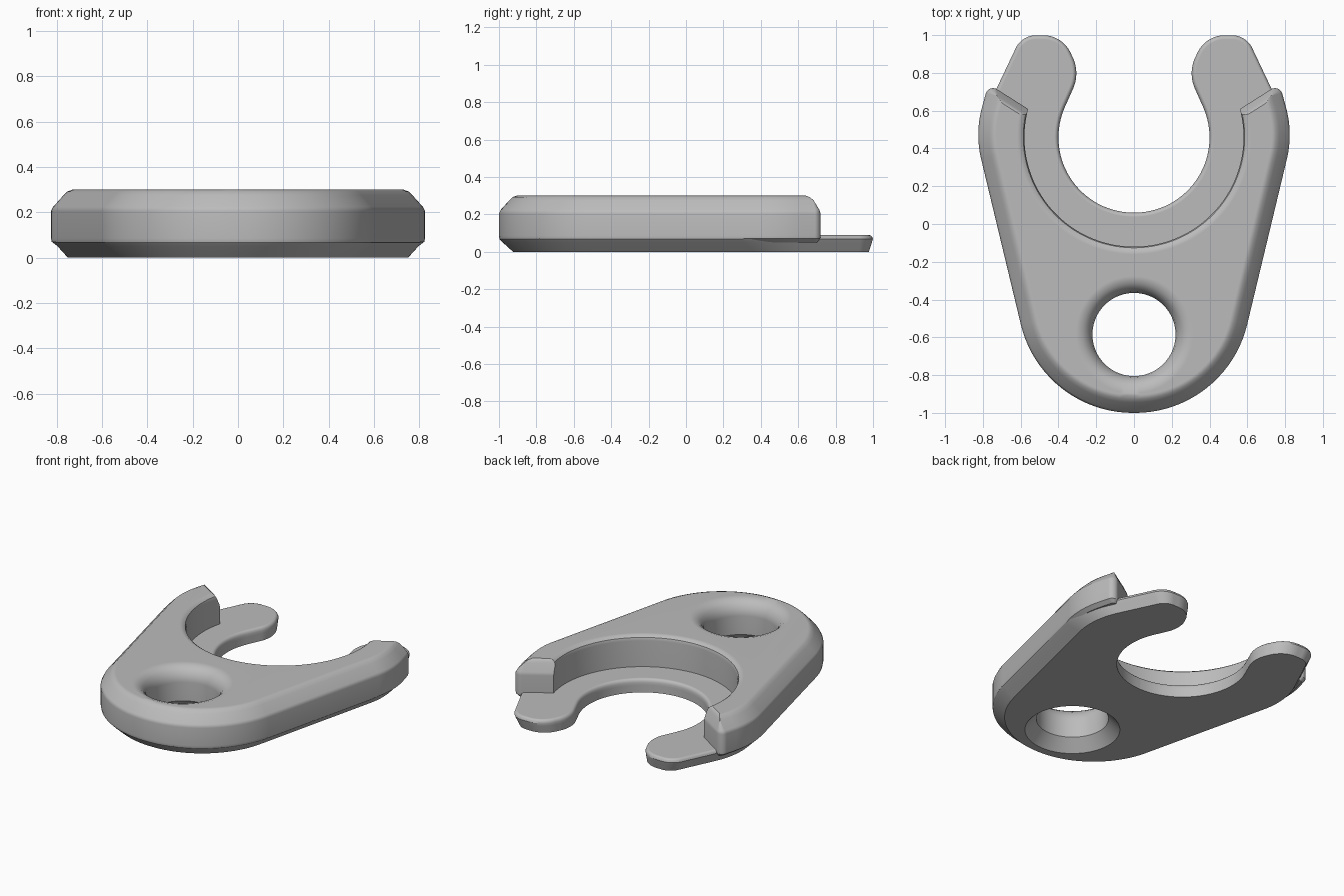
import bpy, bmesh, math
from mathutils import Vector

cube = bpy.data.objects.get("Cube")
if cube:
    bpy.data.objects.remove(cube, do_unlink=True)

grey = bpy.data.materials.new("light_grey")
grey.use_nodes = True
colour = (0.5, 0.5, 0.5, 1)
grey.diffuse_color = colour
grey.node_tree.nodes["Principled BSDF"].inputs["Base Color"].default_value = colour


def cross(a, b):
    return a.x * b.y - a.y * b.x


def rounded_ring(corners, insets, segments):
    """Offset each edge inward, then round the mitred corners."""
    n = len(corners)
    pts = [Vector(c[:2]) for c in corners]
    dirs = [(pts[(i + 1) % n] - pts[i]).normalized() for i in range(n)]
    ring = []
    for i in range(n):
        d0, d1 = dirs[i - 1], dirs[i]
        p0 = pts[i] + Vector((-d0.y, d0.x)) * insets[i - 1]
        p1 = pts[i] + Vector((-d1.y, d1.x)) * insets[i]
        corner = p0 + d0 * (cross(p1 - p0, d1) / cross(d0, d1))
        turn = math.atan2(cross(d0, d1), d0.dot(d1))
        side = 1 if turn > 0 else -1
        r = max(corners[i][2] - side * (insets[i - 1] + insets[i]) / 2, 0.003)
        if corners[i][2] == 0:
            ring.append(corner)
            continue
        start = corner - d0 * (r * math.tan(abs(turn) / 2))
        centre = start + Vector((-d0.y, d0.x)) * (r * side)
        a0 = math.atan2(start.y - centre.y, start.x - centre.x)
        for k in range(segments + 1):
            a = a0 + turn * k / segments
            ring.append(centre + Vector((math.cos(a), math.sin(a))) * r)
    return ring


def loft(name, rings):
    """Skin a stack of (z, points) rings and close both ends."""
    bm = bmesh.new()
    rows = [[bm.verts.new((p[0], p[1], z)) for p in ring] for z, ring in rings]
    for low, high in zip(rows, rows[1:]):
        for i in range(len(low)):
            j = (i + 1) % len(low)
            bm.faces.new((low[i], low[j], high[j], high[i]))
    bm.faces.new(rows[0][::-1])
    bm.faces.new(rows[-1])
    mesh = bpy.data.meshes.new(name)
    bm.to_mesh(mesh)
    bm.free()
    mesh.materials.append(grey)
    obj = bpy.data.objects.new(name, mesh)
    bpy.context.collection.objects.link(obj)
    return obj


def lathe(name, y, profile, count=96):
    angles = [math.tau * (i + 0.5) / count for i in range(count)]
    return loft(name, [(z, [(r * math.cos(a), y + r * math.sin(a)) for a in angles])
                       for z, r in profile])


def activate(obj):
    bpy.ops.object.select_all(action='DESELECT')
    obj.select_set(True)
    bpy.context.view_layer.objects.active = obj


def cut(obj, cutter):
    activate(obj)
    mod = obj.modifiers.new("cut", 'BOOLEAN')
    mod.operation = 'DIFFERENCE'
    mod.solver = 'EXACT'
    mod.object = cutter
    bpy.ops.object.modifier_apply(modifier=mod.name)


def mirrored(half):
    """Complete a right-hand outline, keeping points on the axis single."""
    return half + [(-x, y, r) for x, y, r in reversed(half) if x > 0]


# Raised body: teardrop outline with two angled ends
body_corners = mirrored([(0.487, -1, 0.61), (0.842, 0.48, 0.55),
                         (0.771, 0.742, 0.04), (0, 0.254, 0)])
body_scale = [1, 1, 0.5, 0.5, 1, 1, 1]
body_profile = [(0.05, 0.03), (0.07, 0.003), (0.085, 0), (0.205, 0), (0.225, 0.01),
                (0.275, 0.055), (0.292, 0.073), (0.3, 0.095)]
body = loft("raised_body", [
    (z, rounded_ring(body_corners, [d * s for s in body_scale], 20))
    for z, d in body_profile])

# Base plate: same foot, with two rounded prongs around an open circle
plate_corners = mirrored([(0.487, -1, 0.61), (0.842, 0.48, 0.55), (0.595, 1, 0.12),
                          (0.38, 1, 0.16), (0.285, 0.8, 0.2), (0.616, 0.06, 0.398)])
half_scale = [1, 0.5, 0.3, 0.1, 0]
plate_scale = half_scale + [0] + half_scale[::-1] + [1]
plate_profile = [(0, 0.075, 0), (0.05, 0.02, 0), (0.068, 0.003, 0),
                 (0.08, 0, 0.005), (0.087, 0, 0.012), (0.09, 0, 0.022)]
plate = loft("base_plate", [
    (z, rounded_ring(plate_corners, [d * s + even for s in plate_scale], 24))
    for z, d, even in plate_profile])

# Round recess in the body and flared hole through both parts
recess = lathe("recess_cutter", 0.46, [(-0.1, 0.58), (0.265, 0.58), (0.284, 0.586),
                                       (0.295, 0.6), (0.3, 0.62), (0.32, 0.66)], 128)
hole = lathe("hole_cutter", -0.585, [(-0.02, 0.31), (0, 0.29), (0.075, 0.22), (0.2, 0.22),
                                     (0.235, 0.227), (0.265, 0.245), (0.287, 0.27),
                                     (0.3, 0.31), (0.31, 0.35)])
cut(body, recess)
for part in (body, plate):
    cut(part, hole)
for cutter in (recess, hole):
    bpy.data.objects.remove(cutter, do_unlink=True)

# Smooth rounded edges while keeping flats flat
for part in (body, plate):
    activate(part)
    bpy.ops.object.shade_smooth_by_angle(angle=math.radians(32))
    weighted = part.modifiers.new("flat_normals", 'WEIGHTED_NORMAL')
    weighted.keep_sharp = True
